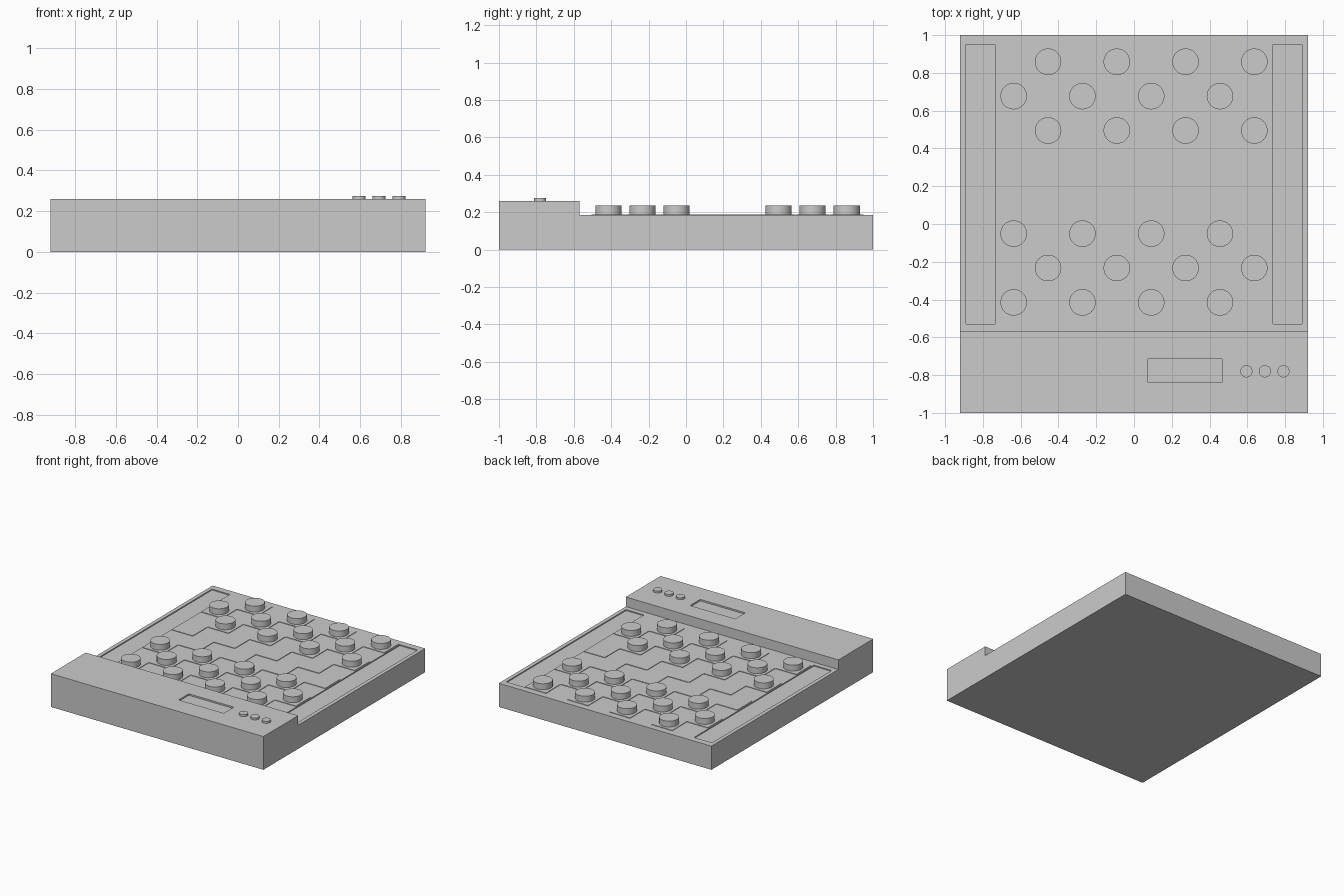
import bpy
import bmesh

if "Cube" in bpy.data.objects:
    bpy.data.objects.remove(bpy.data.objects["Cube"])

HALF_X, HALF_Y = 0.92, 1.0
DECK, CONSOLE = 0.185, 0.26
CELL = 0.182
BOARD_Y = 0.222
TILE = 0.004

grey = bpy.data.materials.new("plain grey")
grey.use_nodes = True
COLOUR = (0.6, 0.6, 0.6, 1)
grey.diffuse_color = COLOUR
grey.node_tree.nodes["Principled BSDF"].inputs["Base Color"].default_value = COLOUR


def finish(bm, name):
    mesh = bpy.data.meshes.new(name)
    bmesh.ops.recalc_face_normals(bm, faces=bm.faces)
    bm.to_mesh(mesh)
    bm.free()
    mesh.materials.append(grey)
    obj = bpy.data.objects.new(name, mesh)
    bpy.context.collection.objects.link(obj)
    return obj


def box(name, x0, x1, y0, y1, z0, z1):
    bm = bmesh.new()
    bmesh.ops.create_cube(bm, size=1)
    for v in bm.verts:
        v.co.x = x1 if v.co.x > 0 else x0
        v.co.y = y1 if v.co.y > 0 else y0
        v.co.z = z1 if v.co.z > 0 else z0
    return finish(bm, name)


def disc(name, x, y, z0, z1, radius):
    bpy.ops.mesh.primitive_cylinder_add(
        vertices=40, radius=radius, depth=z1 - z0, location=(x, y, (z0 + z1) / 2))
    obj = bpy.context.object
    obj.name = name
    obj.data.materials.append(grey)
    bpy.ops.object.shade_smooth_by_angle()
    return obj


def cut(target, cutter):
    mod = target.modifiers.new("recess", "BOOLEAN")
    mod.operation = "DIFFERENCE"
    mod.solver = "EXACT"
    mod.object = cutter
    bpy.context.view_layer.objects.active = target
    bpy.ops.object.modifier_apply(modifier=mod.name)
    bpy.data.objects.remove(cutter)


# Casing: stepped side profile extruded across the width
profile = [(-HALF_Y, 0), (HALF_Y, 0), (HALF_Y, DECK),
           (-0.57, DECK), (-0.57, CONSOLE), (-HALF_Y, CONSOLE)]
bm = bmesh.new()
side = bm.faces.new([bm.verts.new((-HALF_X, y, z)) for y, z in profile])
sweep = bmesh.ops.extrude_face_region(bm, geom=[side])
for v in sweep["geom"]:
    if isinstance(v, bmesh.types.BMVert):
        v.co.x = HALF_X
casing = finish(bm, "casing")

# Shallow storage trays beside the board, and the display recess
for s in (-1, 1):
    xs = sorted((s * 0.735, s * 0.89))
    cut(casing, box("tray_cutter", *xs, -0.53, 0.95, DECK - 0.008, DECK + 0.05))
cut(casing, box("display_cutter", 0.075, 0.465, -0.84, -0.715, CONSOLE - 0.012, CONSOLE + 0.05))

# Raised playing squares with the pieces in the outer three rows on each side
for row in range(8):
    for col in range(8):
        if (row + col) % 2:
            continue
        x = (col - 3.5) * CELL
        y = BOARD_Y + (row - 3.5) * CELL
        h = CELL * 0.495
        box("square", x - h, x + h, y - h, y + h, DECK - 0.002, DECK + TILE)
        if row not in (3, 4):
            disc("playing_piece", x, y, DECK + TILE, 0.235, 0.07)

# Control buttons
for i in range(3):
    disc("button", 0.595 + 0.098 * i, -0.78, CONSOLE - 0.002, 0.275, 0.032)
